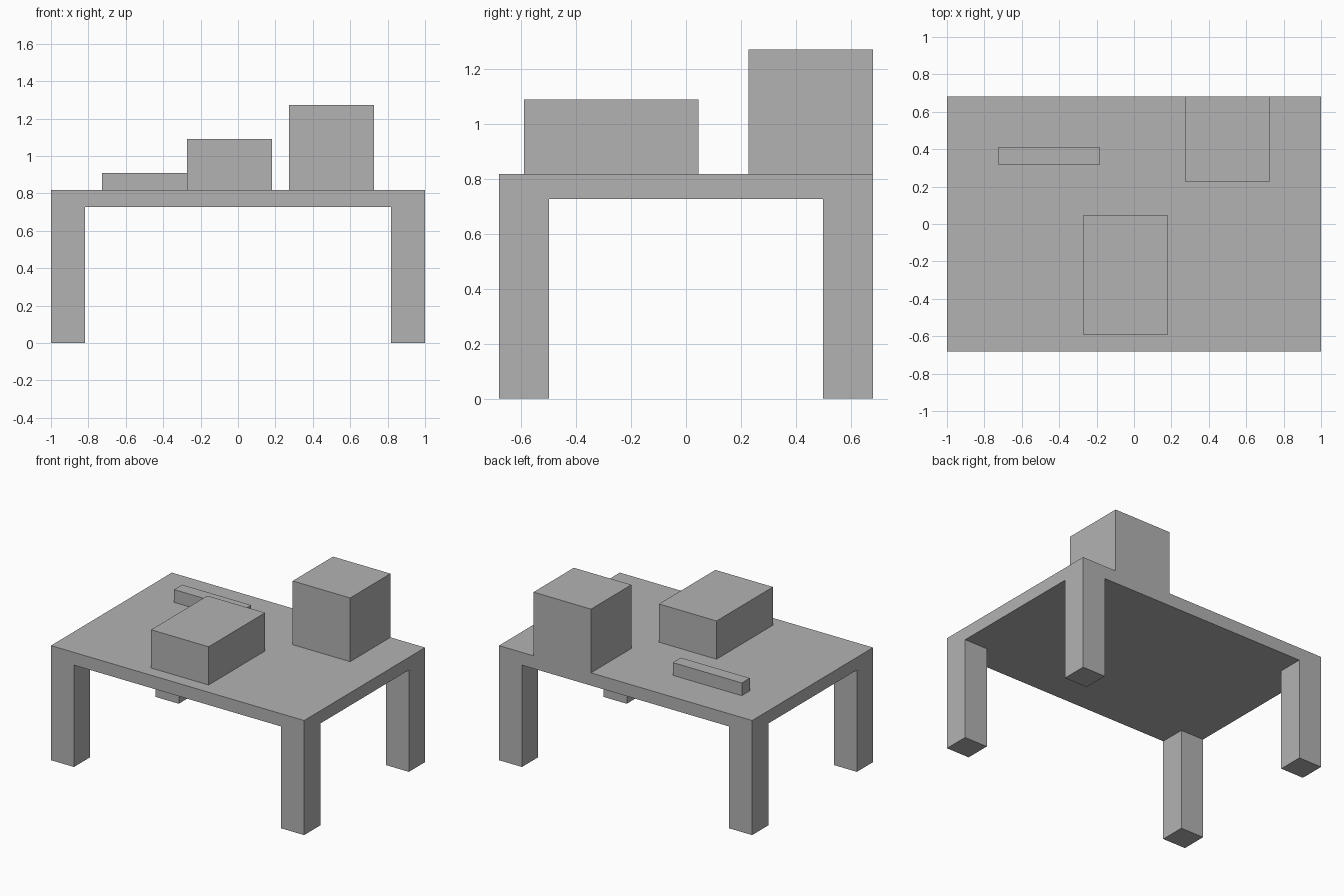
import bpy

cube = bpy.data.objects.get("Cube")
if cube:
    bpy.data.objects.remove(cube, do_unlink=True)

# Single neutral finish
grey = bpy.data.materials.new("grey")
grey.use_nodes = True
colour = (0.45, 0.45, 0.45, 1)
grey.diffuse_color = colour
grey.node_tree.nodes["Principled BSDF"].inputs["Base Color"].default_value = colour


def box(name, x, y, z):
    """Add a box spanning the given (low, high) ranges."""
    spans = (x, y, z)
    bpy.ops.mesh.primitive_cube_add(size=1, location=[(a + b) / 2 for a, b in spans])
    obj = bpy.context.object
    obj.name = name
    obj.scale = [b - a for a, b in spans]
    bpy.ops.object.transform_apply(location=False, rotation=False, scale=True)
    obj.data.materials.append(grey)
    return obj


HALF_X, HALF_Y = 1.0, 0.682
UNDERSIDE, TOP = 0.727, 0.818
LEG = 0.182

# Table
box("tabletop", (-HALF_X, HALF_X), (-HALF_Y, HALF_Y), (UNDERSIDE, TOP))
for side, sx in (("left", 1), ("right", -1)):
    for end, sy in (("front", -1), ("back", 1)):
        xs = sorted((sx * HALF_X, sx * (HALF_X - LEG)))
        ys = sorted((sy * HALF_Y, sy * (HALF_Y - LEG)))
        box(f"{end}_{side}_leg", xs, ys, (0, UNDERSIDE))

# Items standing on the table
box("tall_box", (0.273, 0.727), (0.227, HALF_Y), (TOP, 1.273))
box("low_box", (-0.273, 0.182), (-0.591, 0.045), (TOP, 1.091))
box("small_bar", (-0.727, -0.182), (0.318, 0.409), (TOP, 0.909))
